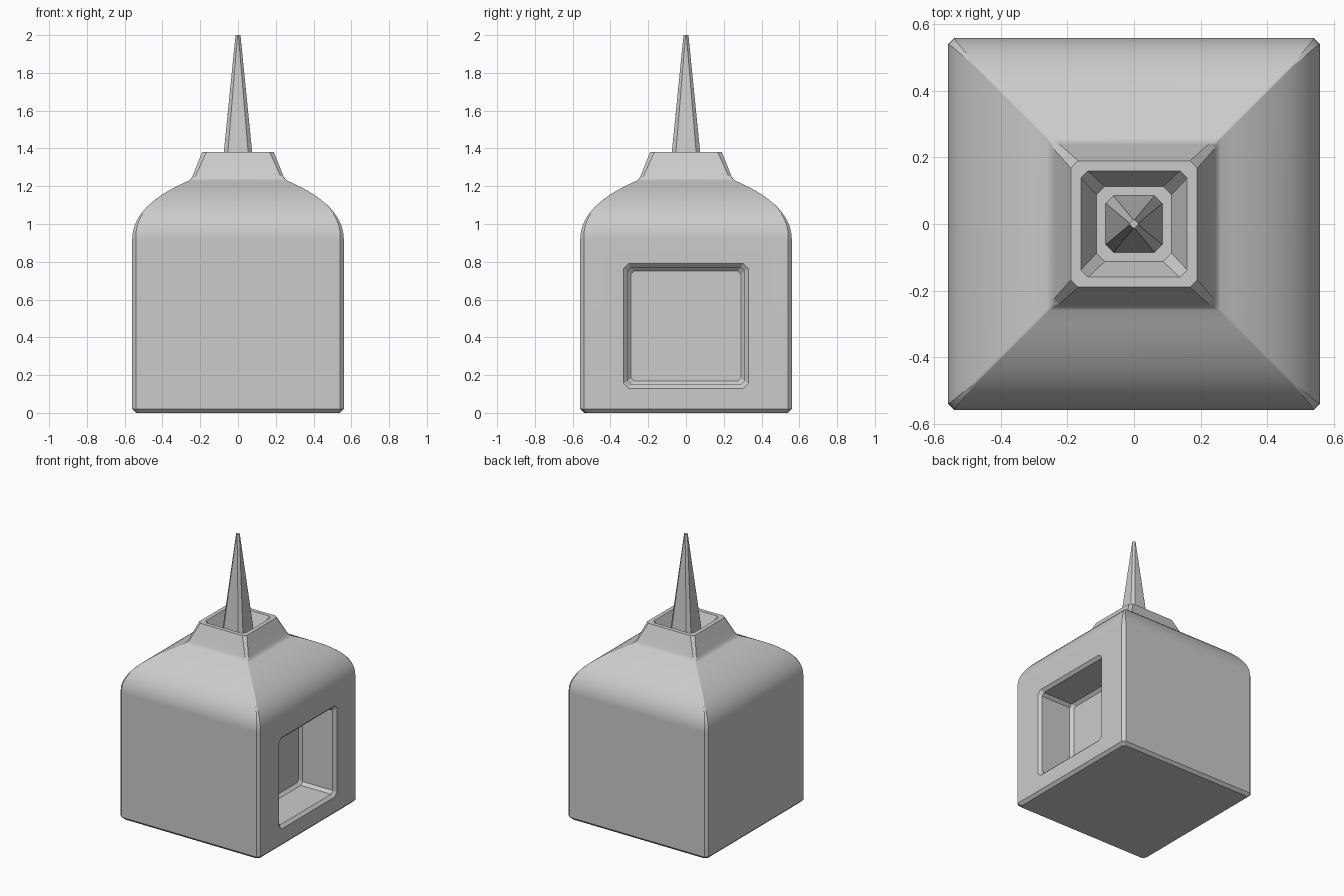
import bpy, bmesh, math
from mathutils import Matrix

cube = bpy.data.objects.get("Cube")
if cube:
    bpy.data.objects.remove(cube, do_unlink=True)

grey = bpy.data.materials.new("plain grey")
grey.use_nodes = True
colour = (0.6, 0.6, 0.6, 1)
grey.diffuse_color = colour
grey.node_tree.nodes["Principled BSDF"].inputs["Base Color"].default_value = colour


def loft(name, rings, matrix=Matrix()):
    """Stack chamfered squares (half width, height, corner cut) into a closed solid."""
    bm = bmesh.new()
    loops = []
    for h, z, c in rings:
        k = h - c
        outline = [(h, -k), (h, k), (k, h), (-k, h), (-h, k), (-h, -k), (-k, -h), (k, -h)]
        loops.append([bm.verts.new((x, y, z)) for x, y in outline])
    for a, b in zip(loops, loops[1:]):
        for i in range(8):
            j = (i + 1) % 8
            bm.faces.new((a[i], a[j], b[j], b[i]))
    bm.faces.new(loops[0][::-1])
    bm.faces.new(loops[-1])
    bmesh.ops.recalc_face_normals(bm, faces=bm.faces)
    bm.transform(matrix)
    mesh = bpy.data.meshes.new(name)
    bm.to_mesh(mesh)
    bm.free()
    mesh.materials.append(grey)
    obj = bpy.data.objects.new(name, mesh)
    bpy.context.collection.objects.link(obj)
    return obj


def shoulder(steps):
    """Curved shoulder from the wall to the neck, its corner cut narrowing upwards."""
    rings = []
    for i in range(steps + 1):
        t = i / steps
        width = 0.56 * (1 - t * t) + 0.26 * t * t
        height = 0.92 * (1 - t) ** 2 + 2.2 * t * (1 - t) + 1.23 * t * t
        rings.append((width, height, 0.006 + 0.014 * max(0, 1 - 2 * t)))
    return rings


# Body: base chamfer, walls, shoulder, neck and the hollow in its top
body = loft("body",
            [(0.54, 0, 0.02), (0.56, 0.02, 0.02)]
            + shoulder(14)
            + [(0.249, 1.24, 0.012), (0.239, 1.258, 0.016), (0.19, 1.38, 0.022),
               (0.16, 1.38, 0.022), (0.113, 1.28, 0.025)])

# Side recess: chamfered pocket cut into the left wall
place = Matrix.Translation((0, 0, 0.46)) @ Matrix.Rotation(math.pi / 2, 4, "Y")
cutter = loft("recess_cutter",
              [(0.29, 0.28, 0.015), (0.31, 0.30, 0.02), (0.31, 0.54, 0.02),
               (0.33, 0.56, 0.025), (0.33, 0.66, 0.025)], place)
cutter.hide_render = True
cutter.hide_viewport = True
cut = body.modifiers.new("recess", "BOOLEAN")
cut.object = cutter
cut.operation = "DIFFERENCE"
cut.solver = "EXACT"

# Spike standing in the hollow
spike = loft("spike", [(0.086, 1.27, 0.023), (0.013, 2, 0.011)])

# Smooth shading with crisp chamfers
for obj in (body, spike):
    bpy.ops.object.select_all(action="DESELECT")
    obj.select_set(True)
    bpy.context.view_layer.objects.active = obj
    if obj is body:
        bpy.ops.object.modifier_apply(modifier="recess")
    bpy.ops.object.shade_smooth_by_angle(angle=math.radians(30))
    weighted = obj.modifiers.new("weighted_normals", "WEIGHTED_NORMAL")
    weighted.keep_sharp = True
bpy.data.objects.remove(cutter, do_unlink=True)
